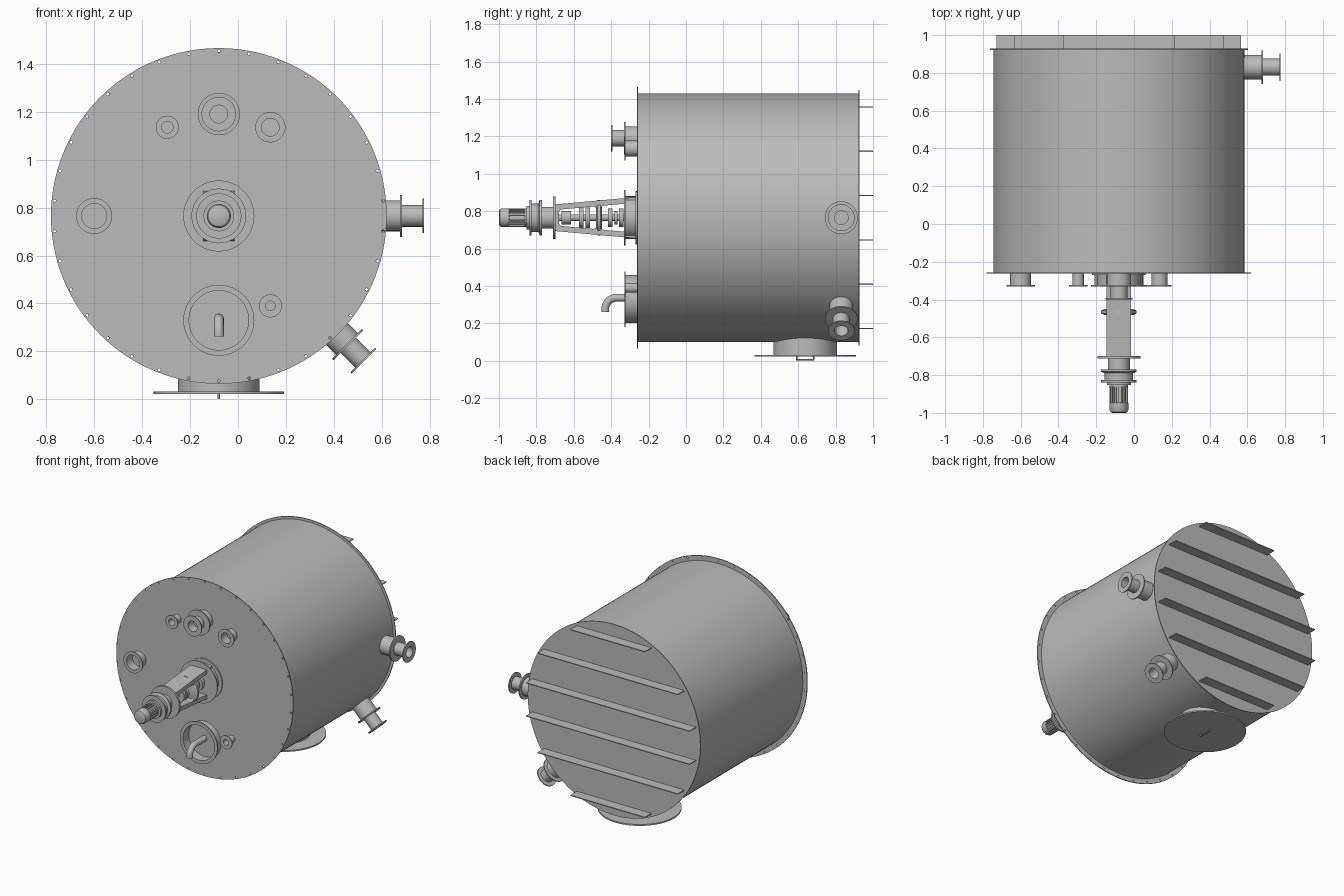
import bpy, bmesh
from math import pi, cos, sin, sqrt, radians
from mathutils import Matrix, Vector

if "Cube" in bpy.data.objects:
    bpy.data.objects.remove(bpy.data.objects["Cube"], do_unlink=True)

steel = bpy.data.materials.new("grey steel")
steel.use_nodes = True
GREY = (0.5, 0.5, 0.5, 1)
steel.diffuse_color = GREY
steel.node_tree.nodes["Principled BSDF"].inputs["Base Color"].default_value = GREY

CX, CZ = -0.08, 0.765          # vessel axis
FRONT, REAR = -0.258, 0.922    # ends of the shell
SHELL_R = 0.665
FORWARD = Vector((0, -1, 0))


def smooth(ob):
    bpy.ops.object.select_all(action='DESELECT')
    ob.select_set(True)
    bpy.context.view_layer.objects.active = ob
    bpy.ops.object.shade_smooth_by_angle(angle=radians(35))


def finish(name, bm, matrix):
    bmesh.ops.transform(bm, matrix=matrix, verts=bm.verts)
    bmesh.ops.recalc_face_normals(bm, faces=bm.faces)
    mesh = bpy.data.meshes.new(name)
    bm.to_mesh(mesh)
    bm.free()
    mesh.materials.append(steel)
    ob = bpy.data.objects.new(name, mesh)
    bpy.context.collection.objects.link(ob)
    smooth(ob)
    return ob


def lathe(name, profile, origin, direction, steps=48):
    """Turn (radius, height) points around the given axis."""
    bm = bmesh.new()
    vs = [bm.verts.new((r, 0, h)) for r, h in profile]
    edges = [bm.edges.new(pair) for pair in zip(vs, vs[1:])]
    bmesh.ops.spin(bm, geom=vs + edges, cent=(0, 0, 0), axis=(0, 0, 1),
                   angle=2 * pi, steps=steps)
    bmesh.ops.remove_doubles(bm, verts=bm.verts, dist=1e-5)
    turn = Vector(direction).to_track_quat('Z', 'Y').to_matrix().to_4x4()
    return finish(name, bm, Matrix.Translation(origin) @ turn)


def box(name, centre, size, matrix=Matrix()):
    bm = bmesh.new()
    bmesh.ops.create_cube(bm, size=1)
    return finish(name, bm, matrix @ Matrix.Translation(centre) @ Matrix.Diagonal((*size, 1)))


def circle(u, v, r, n):
    return [(u + r * sin(2 * pi * i / n), v + r * cos(2 * pi * i / n)) for i in range(n)]


def rounded(corners, r):
    """Round the corners of a polygon."""
    out = []
    for i, c in enumerate(corners):
        c, a, b = Vector(c), Vector(corners[i - 1]), Vector(corners[(i + 1) % len(corners)])
        p, q = c + (a - c).normalized() * r, c + (b - c).normalized() * r
        for t in (0, 0.25, 0.5, 0.75, 1):
            out.append(tuple(p * (1 - t) ** 2 + c * 2 * t * (1 - t) + q * t * t))
    return out


def punched_plate(name, loops, depth, matrix):
    """Plate from an outer loop and hole loops."""
    bm = bmesh.new()
    edges = []
    for loop in loops:
        vs = [bm.verts.new((u, v, 0)) for u, v in loop]
        edges += [bm.edges.new((vs[i - 1], vs[i])) for i in range(len(vs))]
    bmesh.ops.triangle_fill(bm, edges=edges, use_beauty=True)
    top = bmesh.ops.extrude_face_region(bm, geom=bm.faces[:], use_keep_orig=True)["geom"]
    bmesh.ops.translate(bm, vec=(0, 0, depth),
                        verts=[g for g in top if isinstance(g, bmesh.types.BMVert)])
    return finish(name, bm, matrix)


def pipe(name, points, radius):
    """Round bar along a bent path."""
    curve = bpy.data.curves.new(name, 'CURVE')
    curve.dimensions = '3D'
    curve.bevel_depth, curve.bevel_resolution = radius, 5
    curve.use_fill_caps = True
    spline = curve.splines.new('POLY')
    spline.points.add(len(points) - 1)
    for p, co in zip(spline.points, points):
        p.co = (*co, 1)
    curve.materials.append(steel)
    ob = bpy.data.objects.new(name, curve)
    bpy.context.collection.objects.link(ob)
    bpy.ops.object.select_all(action='DESELECT')
    ob.select_set(True)
    bpy.context.view_layer.objects.active = ob
    bpy.ops.object.convert(target='MESH')
    smooth(bpy.context.object)


def nozzle(name, origin, direction, tube, flange, bore, height, base=0.0):
    t = 0.007
    lathe(name, [(0, base), (tube, base), (tube, height - t), (flange, height - t),
                 (flange, height), (bore, height), (bore, base + 0.006), (0, base + 0.006)],
          origin, direction)


# Shell and end plates
lathe("vessel_shell", [(0, 0), (SHELL_R, 0), (SHELL_R, REAR - FRONT), (0, REAR - FRONT)],
      (CX, FRONT, CZ), (0, 1, 0), 128)
bolts = 34
holes = [circle(*p, 0.006, 8) for p in circle(0, 0, 0.688, bolts)]
punched_plate("front_plate", [circle(0, 0, 0.7, 136)] + holes, 0.006,
              Matrix.Translation((CX, FRONT + 0.002, CZ)) @ Matrix.Rotation(pi / 2, 4, 'X'))
lathe("rear_plate", [(0, 0), (0.683, 0), (0.683, 0.006), (0, 0.006)],
      (CX, REAR, CZ), (0, 1, 0), 128)

# Flat stiffener bars across the rear plate
for i in range(6):
    dz = (i - 2.5) * 0.237
    half = sqrt(SHELL_R ** 2 - dz ** 2) - 0.007
    box("rear_stiffener", (CX, 0.963, CZ + dz), (2 * half, 0.074, 0.006))

# Front nozzles: x, z, tube, flange, bore
for name, x, z, tube, flange, bore in (
        ("left_nozzle", -0.6, 0.765, 0.056, 0.075, 0.052),
        ("small_upper_nozzle", -0.295, 1.135, 0.03, 0.048, 0.024),
        ("medium_upper_nozzle", 0.135, 1.135, 0.042, 0.063, 0.037),
        ("small_lower_nozzle", 0.135, 0.39, 0.025, 0.048, 0.02),
        ("front_manway", CX, 0.33, 0.129, 0.148, 0.124)):
    nozzle(name, (x, FRONT, z), FORWARD, tube, flange, bore, 0.072)

# Stepped nozzles: wide stub, then a narrower open branch
ends = [("front_top", (CX, FRONT, 1.19), FORWARD, 0.074, 0.142)]
for name, a in (("side", 0), ("diagonal", -pi / 4)):
    d = Vector((cos(a), 0, sin(a)))
    ends.append((name, Vector((CX, 0.83, CZ)) + d * 0.64, d, 0.123, 0.216))
for name, origin, d, mid, end in ends:
    lathe(name + "_stub", [(0, 0), (0.064, 0), (0.064, mid - 0.008), (0.088, mid - 0.008),
                           (0.088, mid), (0, mid)], origin, d)
    nozzle(name + "_branch", origin, d, 0.045, 0.072, 0.037, end, mid - 0.004)

# Bent pipe out of the front manway
bend = [(CX, -0.372 - 0.06 * sin(t * pi / 16), 0.277 + 0.06 * cos(t * pi / 16)) for t in range(9)]
pipe("manway_elbow", [(CX, FRONT, 0.337)] + bend + [(CX, -0.432, 0.262)], 0.021)

# Bottom outlet with cover and handle
lathe("bottom_outlet", [(0, 0.022), (0.272, 0.022), (0.272, 0.032), (0.17, 0.032),
                        (0.17, 0.2), (0, 0.2)], (CX, 0.637, 0), (0, 0, 1), 64)
pipe("cover_handle", [(CX, 0.592, 0.026), (CX, 0.592, 0.005),
                      (CX, 0.682, 0.005), (CX, 0.682, 0.026)], 0.005)

# Agitator mounting stub
AXIS = (CX, 0, CZ)
lathe("agitator_mount", [(0, 0.258), (0.142, 0.258), (0.142, 0.27), (0.115, 0.27),
                         (0.115, 0.323), (0.148, 0.323), (0.148, 0.331), (0, 0.331)],
      AXIS, FORWARD)


# Tapered lantern frame with rounded windows
def tapered(y0, y1, inset):
    h0, h1 = [0.11 + (y + 0.27) * 0.09 - inset for y in (y0, y1)]
    return [(y0, -h0), (y1, -h1), (y1, h1), (y0, h0)]


windows = [rounded(tapered(a, b, 0.03), 0.02) for a, b in ((-0.3, -0.455), (-0.48, -0.68))]
side_on = Matrix.Translation((CX - 0.065, 0, CZ)) @ Matrix(
    ((0, 0, 1, 0), (1, 0, 0, 0), (0, 1, 0, 0), (0, 0, 0, 1)))
punched_plate("lantern_frame", [tapered(-0.27, -0.71, 0)] + windows, 0.13, side_on)
lathe("lantern_ring", [(0, 0.45), (0.075, 0.45), (0.094, 0.458), (0.094, 0.474),
                       (0.075, 0.482), (0, 0.482)], AXIS, FORWARD)

# Shaft with couplings inside the lantern
shaft = [(0, 0.27)]
for y, r, w in ((0.345, 0.05, 0.012), (0.375, 0.035, 0.008), (0.405, 0.05, 0.012),
                (0.525, 0.055, 0.012), (0.56, 0.055, 0.012), (0.64, 0.036, 0.025)):
    shaft += [(0.018, y - w), (r, y - w), (r, y + w), (0.018, y + w)]
lathe("agitator_shaft", shaft + [(0.018, 0.71), (0, 0.71)], AXIS, FORWARD, 32)

# Gearbox flanges and motor
lathe("gearbox", [(0, 0.698), (0.114, 0.698), (0.114, 0.712), (0.058, 0.712), (0.058, 0.77),
                  (0.094, 0.77), (0.094, 0.782), (0.076, 0.79), (0.076, 0.826),
                  (0.094, 0.826), (0.094, 0.838), (0.064, 0.838), (0.064, 0.853),
                  (0, 0.853)], AXIS, FORWARD)
lathe("motor", [(0, 0.85), (0.049, 0.85), (0.049, 0.862), (0.042, 0.864), (0.042, 0.945),
                (0.05, 0.947), (0.05, 0.985), (0.045, 0.995), (0.035, 1.0), (0, 1.0)],
      AXIS, FORWARD)
for i in range(16):
    box("motor_fin", (0, -0.905, 0.043), (0.007, 0.09, 0.013),
        Matrix.Translation(AXIS) @ Matrix.Rotation(i * pi / 8, 4, 'Y'))
